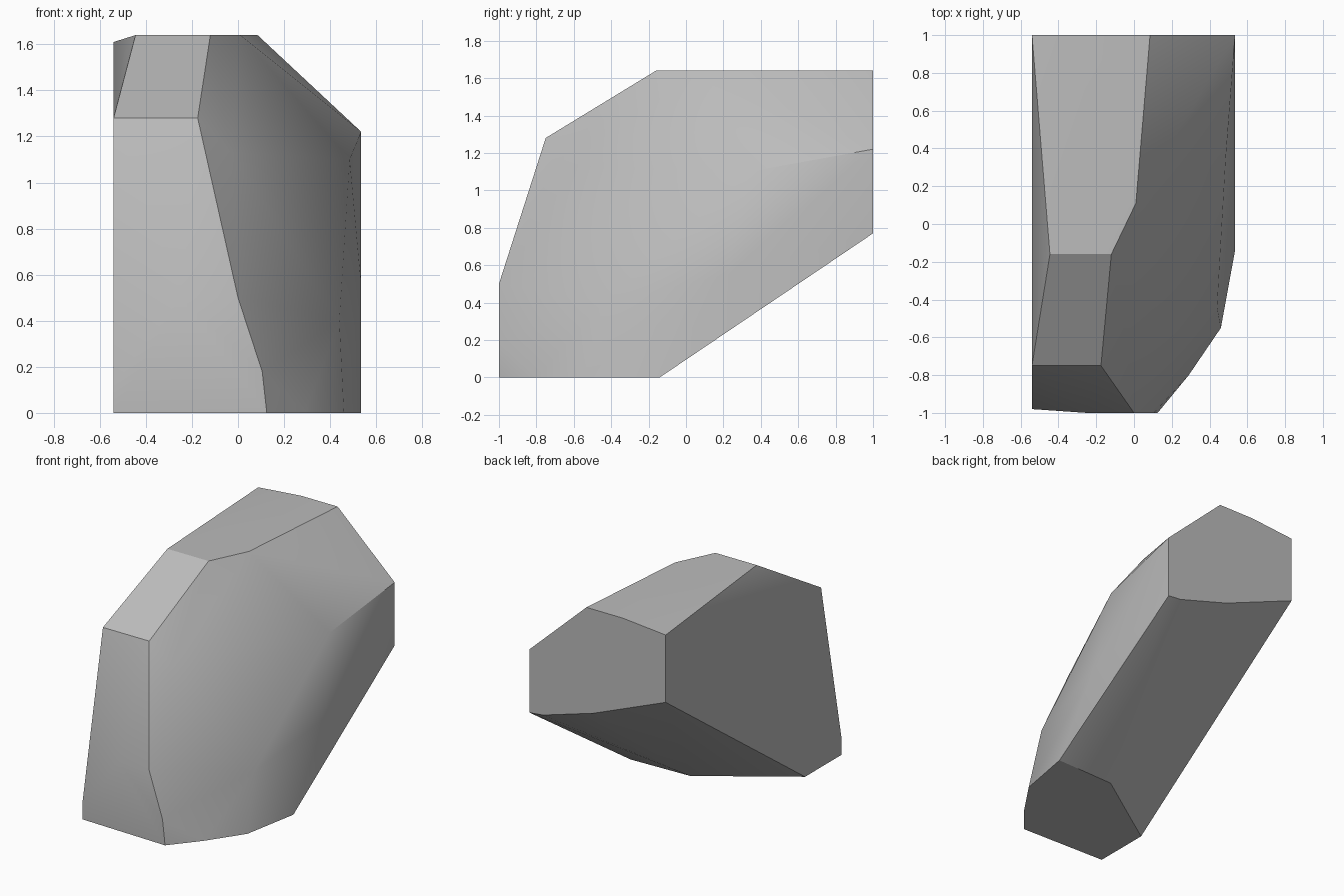
import bpy
import bmesh
import math

cube = bpy.data.objects.get("Cube")
if cube:
    bpy.data.objects.remove(cube, do_unlink=True)

stone = bpy.data.materials.new("stone_grey")
stone.use_nodes = True
colour = (0.5, 0.5, 0.5, 1)
stone.diffuse_color = colour
stone.node_tree.nodes["Principled BSDF"].inputs["Base Color"].default_value = colour

LEFT, RIGHT, TOP = -0.54, 0.535, 1.64


def level(z, *outline):
    """Corner points that share one height."""
    return [(x, y, z) for x, y in outline]


def upright(y, *outline):
    """Corner points that share one depth."""
    return [(x, y, z) for x, z in outline]


# Flat base and flat top
base = level(0, (LEFT, -0.98), (0.125, -1), (0.29, -0.8), (0.46, -0.55),
             (RIGHT, -0.14), (0.075, -0.155), (LEFT, -0.57))
top = level(TOP, (-0.445, -0.16), (-0.12, -0.16), (0.01, 0.11))

# Cut back end, lower front face and the slanted brow above it
back = upright(1, (0.085, TOP), (-0.2, TOP), (LEFT, 1.61), (LEFT, 1.13),
               (0.03, 0.9), (0.43, 0.78), (RIGHT, 0.77), (RIGHT, 1.22))
front = upright(-1, (-0.25, 0.5), (0, 0.5), (0.105, 0.18))
brow = upright(-0.75, (LEFT, 1.28), (-0.175, 1.28))

# Single corners that facet the sides
side = [(LEFT, -0.98, 0.12), (-0.03, -0.71, 1.13), (0.44, -0.44, 0.4),
        (0.485, 0.34, 1.1), (RIGHT, 0.22, 0.55)]

# Wrap the corners into one faceted boulder
bm = bmesh.new()
for corner in base + top + back + front + brow + side:
    bm.verts.new(corner)
hull = bmesh.ops.convex_hull(bm, input=bm.verts)
loose = [v for v in bm.verts if not v.link_faces]
bmesh.ops.delete(bm, geom=loose, context="VERTS")
bmesh.ops.dissolve_limit(bm, angle_limit=math.radians(1),
                         verts=bm.verts, edges=bm.edges)
bmesh.ops.recalc_face_normals(bm, faces=bm.faces)

mesh = bpy.data.meshes.new("boulder")
bm.to_mesh(mesh)
bm.free()
mesh.materials.append(stone)
boulder = bpy.data.objects.new("boulder", mesh)
bpy.context.collection.objects.link(boulder)

# Soft shading on the shallow facets, crisp main edges
bpy.context.view_layer.objects.active = boulder
boulder.select_set(True)
bpy.ops.object.shade_smooth_by_angle(angle=math.radians(30))
